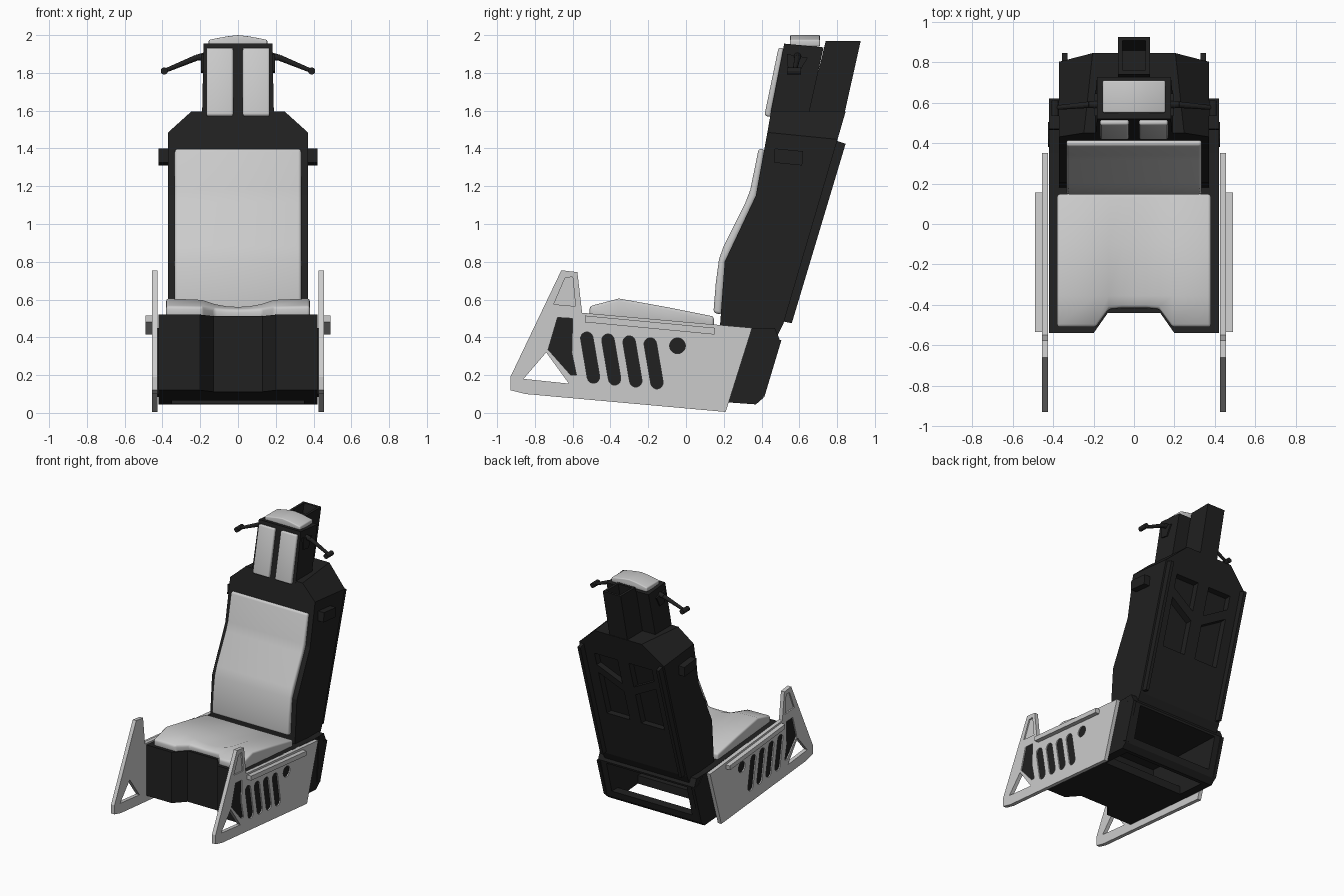
import bpy, bmesh, math
from mathutils import Vector

if "Cube" in bpy.data.objects:
    bpy.data.objects.remove(bpy.data.objects["Cube"])

black = bpy.data.materials.new("black_metal")
black.diffuse_color = (0.015, 0.015, 0.015, 1)
black.use_nodes = True
black.node_tree.nodes["Principled BSDF"].inputs["Base Color"].default_value = black.diffuse_color


def finish(name, bm, mat=None):
    bmesh.ops.recalc_face_normals(bm, faces=bm.faces)
    me = bpy.data.meshes.new(name)
    bm.to_mesh(me)
    bm.free()
    ob = bpy.data.objects.new(name, me)
    bpy.context.collection.objects.link(ob)
    if mat:
        me.materials.append(mat)
    return ob


def prism(name, pts, axis, a, b, mat=None, warp=None):
    """Extrude a 2D outline along an axis from a to b, optionally warping each point."""
    bm = bmesh.new()
    place = {'x': lambda u, v, d: (d, u, v), 'y': lambda u, v, d: (u, d, v),
             'z': lambda u, v, d: (u, v, d)}[axis]
    rings = []
    for d in (a, b):
        cos = [Vector(place(u, v, d)) for u, v in pts]
        rings.append([bm.verts.new(warp(c) if warp else c) for c in cos])
    n = len(pts)
    for r in rings:
        bm.faces.new(r)
    for i in range(n):
        j = (i + 1) % n
        bm.faces.new((rings[0][i], rings[0][j], rings[1][j], rings[1][i]))
    return finish(name, bm, mat)


def apply(ob, kind, **props):
    m = ob.modifiers.new(kind, kind)
    for k, v in props.items():
        setattr(m, k, v)
    with bpy.context.temp_override(object=ob, active_object=ob):
        bpy.ops.object.modifier_apply(modifier=m.name)
    return ob


def cut(ob, cutter):
    apply(ob, 'BOOLEAN', operation='DIFFERENCE', solver='EXACT', object=cutter)
    bpy.data.objects.remove(cutter)


def mirror(ob):
    return apply(ob, 'MIRROR', use_axis=(True, False, False))


def soften(ob, width, segments=3):
    apply(ob, 'BEVEL', width=width, segments=segments, limit_method='ANGLE',
          angle_limit=math.radians(40))
    bpy.ops.object.select_all(action='DESELECT')
    ob.select_set(True)
    bpy.context.view_layer.objects.active = ob
    bpy.ops.object.shade_smooth_by_angle(angle=math.radians(40))
    return ob


def capsule(y0, z0, y1, z1, r, n=8):
    a = math.atan2(z1 - z0, y1 - y0)
    out = []
    for cy, cz, s in ((y1, z1, a - math.pi / 2), (y0, z0, a + math.pi / 2)):
        out += [(cy + r * math.cos(s + math.pi * i / n), cz + r * math.sin(s + math.pi * i / n))
                for i in range(n + 1)]
    return out


# Seat base: hollow box with a front notch, rear window and floor opening
base = prism("seat_base", [(-.54, .52), (.35, .45), (.47, .45), (.495, .39), (.41, .08),
                           (.37, .045), (.23, .055), (-.54, .12)], 'x', -.42, .42, black)
cut(base, prism("notch", [(-.2, -.54), (-.24, -.6), (.24, -.6), (.2, -.54), (.13, -.44), (-.13, -.44)],
                'z', -.1, .8))
cut(base, prism("rear_window", [(-.2, .4), (.6, .37), (.55, .13), (-.2, .13)], 'x', -.35, .35))
cut(base, prism("floor_window", [(.1, .2), (.1, 0), (.33, 0), (.36, .2)], 'x', -.35, .35))

# Backrest shell with chamfered shoulders
back = prism("backrest_shell", [(.18, .46), (.205, .80), (.37, 1.15), (.43, 1.48), (.45, 1.595),
                                (.845, 1.595), (.80, 1.44), (.515, .47), (.48, .40), (.45, .44)],
             'x', -.37, .37, black)
bm = bmesh.new()
bm.from_mesh(back.data)
for s in (1, -1):
    cutr = bmesh.ops.bisect_plane(bm, geom=bm.verts[:] + bm.edges[:] + bm.faces[:],
                                  plane_co=(s * .37, .43, 1.485), plane_no=(s * .11, .012, .12),
                                  clear_outer=True)
    bmesh.ops.holes_fill(bm, edges=[e for e in cutr['geom_cut'] if isinstance(e, bmesh.types.BMEdge)])
bm.to_mesh(back.data)
bm.free()


# Braced recesses in the sloping back
def slope(c):
    return Vector((c.x, c.y + .51 + .299 * (c.z - .47), c.z))


for outline in ([(.05, 1.38), (.25, 1.38), (.25, 1.28), (.05, 1.17)],
                [(.05, 1.1), (.25, 1.21), (.25, .85), (.05, .85)]):
    for s in (1, -1):
        cut(back, prism("recess", [(s * x, z) for x, z in outline], 'y', -.05, .1, warp=slope))

# Rails down the rear edges, and side brackets
mirror(prism("rear_rail", [(.80, 1.44), (.845, 1.425), (.56, .475), (.51, .485)],
             'x', .33, .355, black))
mirror(prism("side_bracket", [(.465, 1.325), (.47, 1.40), (.62, 1.385), (.615, 1.31)],
             'x', .36, .42, black))
mirror(prism("lower_side_plate", [(.40, .45), (.44, .40), (.505, .385), (.415, .085), (.38, .1)],
             'x', .40, .425, black))


# Head block and hollow mast
def taper(c):
    return Vector((c.x * (1 - .04 * (c.z - 1.58) / .37), c.y, c.z))


prism("head_block", [(.447, 1.58), (.52, 1.955), (.728, 1.935), (.65, 1.58)],
      'x', -.19, .19, black, taper)
mast = prism("mast", [(.645, 1.58), (.74, 1.97), (.925, 1.97), (.838, 1.58)], 'x', -.078, .078, black)
cut(mast, prism("mast_hollow", [(.713, 1.75), (.765, 1.99), (.911, 1.99), (.858, 1.75)],
                'x', -.058, .058))
soften(prism("head_cap", [(-.155, 1.94), (.155, 1.94), (.155, 1.975), (.06, 1.993), (0, 2.0),
                          (-.06, 1.993), (-.155, 1.975)], 'y', .55, .71), .008)

# Pads on the head and back
for x, side in ((.025, "right"), (-.168, "left")):
    soften(prism("head_pad_" + side, [(.415, 1.575), (.447, 1.565), (.519, 1.93), (.49, 1.935)],
                 'x', x, x + .143), .012)
soften(prism("back_cushion", [(.145, .53), (.158, .69), (.175, .815), (.20, .885), (.315, 1.115),
                              (.34, 1.18), (.385, 1.40), (.418, 1.395), (.375, 1.15), (.21, .80),
                              (.188, .52)], 'x', -.335, .335), .016)

# Contoured seat cushion: ridged sides, central valley and notched front
bm = bmesh.new()
half = [(.38, -.51, 0), (.19, -.51, .008), (.125, -.42, .03), (.06, -.415, .042)]  # x, front y, dip
cols = [(-x, y, d) for x, y, d in half] + [(0, -.415, .045)] + half[::-1]
rows = []
for x, front, dip in cols:
    rows.append([bm.verts.new((x, front, .565 - dip * .4)),
                 bm.verts.new((x, -.355, .606 - dip)),
                 bm.verts.new((x, -.1, .56 - dip * .6)),
                 bm.verts.new((x, .148, .51))])
for a, b in zip(rows, rows[1:]):
    for i in range(3):
        bm.faces.new((a[i], b[i], b[i + 1], a[i + 1]))
ext = bmesh.ops.extrude_face_region(bm, geom=bm.faces[:], use_keep_orig=True)
for v in ext['geom']:
    if isinstance(v, bmesh.types.BMVert):
        v.co.z = .51 - .08 * (v.co.y + .54)
soften(finish("seat_cushion", bm), .014)

# Side panels with an open triangle and dark recessed slots
panel = prism("side_panel", [(-.93, .19), (-.93, .12), (-.85, .10), (.21, .005), (.35, .45),
                             (-.55, .53), (-.575, .745), (-.66, .755)], 'x', .425, .455)
panel.data.transform
cut(panel, prism("triangle", [(-.86, .18), (-.74, .32), (-.62, .155)], 'x', .3, .6))
cut(panel, prism("upper_recess", [(-.70, .575), (-.64, .715), (-.60, .72), (-.585, .565)], 'x', .445, .6))
holes = [capsule(-.525 + .112 * i, .395 - .01 * i, -.49 + .112 * i, .19 - .01 * i, .033)
         for i in range(4)]
holes.append([(-.045 + .042 * math.cos(i * math.pi / 10), .355 + .042 * math.sin(i * math.pi / 10))
              for i in range(20)])
holes.append([(-.68, .505), (-.60, .50), (-.605, .32), (-.58, .2), (-.61, .2), (-.73, .335)])
for h in holes:
    cut(panel, prism("slot", h, 'x', .440, .6))
    mirror(prism("slot_insert", h, 'x', .438, .446, black))
mirror(panel)
mirror(prism("side_rail", [(-.535, .515), (.155, .45), (.15, .415), (-.535, .48)], 'x', .45, .49))

# Restraint arms on the head, ending in small rollers
root, tip = Vector((.17, .59, 1.89)), Vector((.39, .575, 1.81))
elbow = Vector((.22, .59, 1.88))
for i, (a, b, r0, r1) in enumerate(((root, elbow, .02, .016), (elbow, tip, .016, .011),
                                    (Vector((.39, .535, 1.81)), Vector((.39, .61, 1.81)), .019, .019))):
    bm = bmesh.new()
    bmesh.ops.create_cone(bm, cap_ends=True, segments=12, radius1=r0, radius2=r1, depth=(b - a).length)
    rot = (b - a).to_track_quat('Z', 'Y').to_matrix().to_4x4()
    bmesh.ops.transform(bm, matrix=rot, verts=bm.verts)
    bmesh.ops.translate(bm, vec=(a + b) / 2, verts=bm.verts)
    mirror(finish(("arm_root", "arm_rod", "arm_roller")[i], bm, black))
mirror(prism("arm_bracket", [(.535, 1.90), (.645, 1.88), (.62, 1.84), (.60, 1.80), (.54, 1.81)],
             'x', .17, .195, black))
